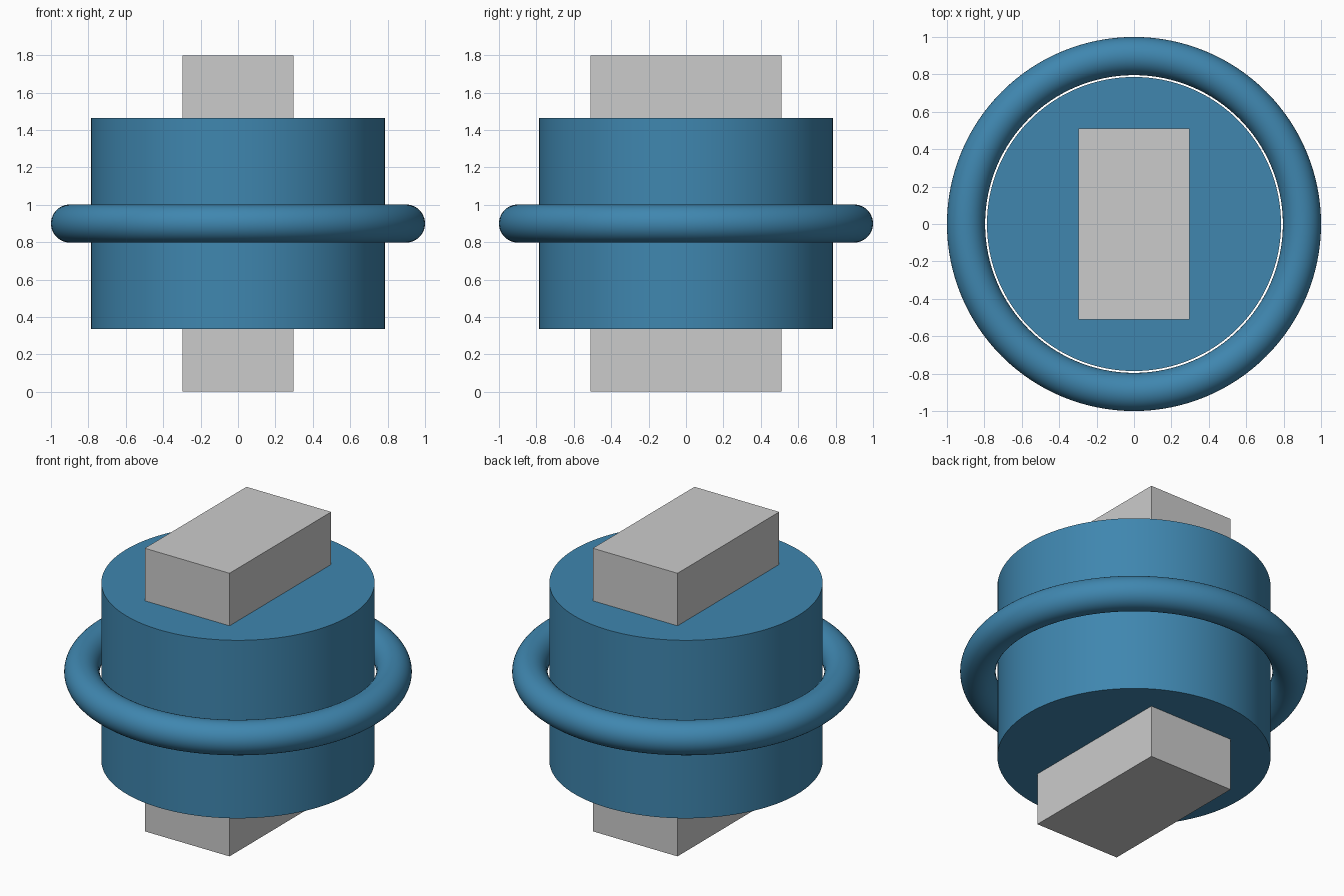
import bpy
import math

if "Cube" in bpy.data.objects:
    bpy.data.objects.remove(bpy.data.objects["Cube"])

blue = bpy.data.materials.new("blue")
blue.diffuse_color = (0.05, 0.24, 0.43, 1.0)
blue.use_nodes = True
blue.node_tree.nodes["Principled BSDF"].inputs["Base Color"].default_value = blue.diffuse_color
MID_Z = 0.9


def finish(name, material=None, smooth=True):
    obj = bpy.context.object
    obj.name = name
    if material:
        obj.data.materials.append(material)
    if smooth:
        bpy.ops.object.shade_smooth_by_angle(angle=math.radians(30))
    return obj


# Rectangular bar running through the drum
bpy.ops.mesh.primitive_cube_add(size=1, location=(0, 0, MID_Z))
bar = finish("core_bar", smooth=False)
bar.scale = (0.595, 1.02, 1.797)
bpy.ops.object.transform_apply(location=False, rotation=False, scale=True)

# Drum around the bar
bpy.ops.mesh.primitive_cylinder_add(vertices=128, radius=0.786, depth=1.13,
                                    location=(0, 0, MID_Z))
finish("drum", blue)

# Free-floating ring around the drum, with a hairline gap
bpy.ops.mesh.primitive_torus_add(major_radius=0.898, minor_radius=0.102,
                                 major_segments=128, minor_segments=40,
                                 location=(0, 0, MID_Z))
finish("ring", blue)
